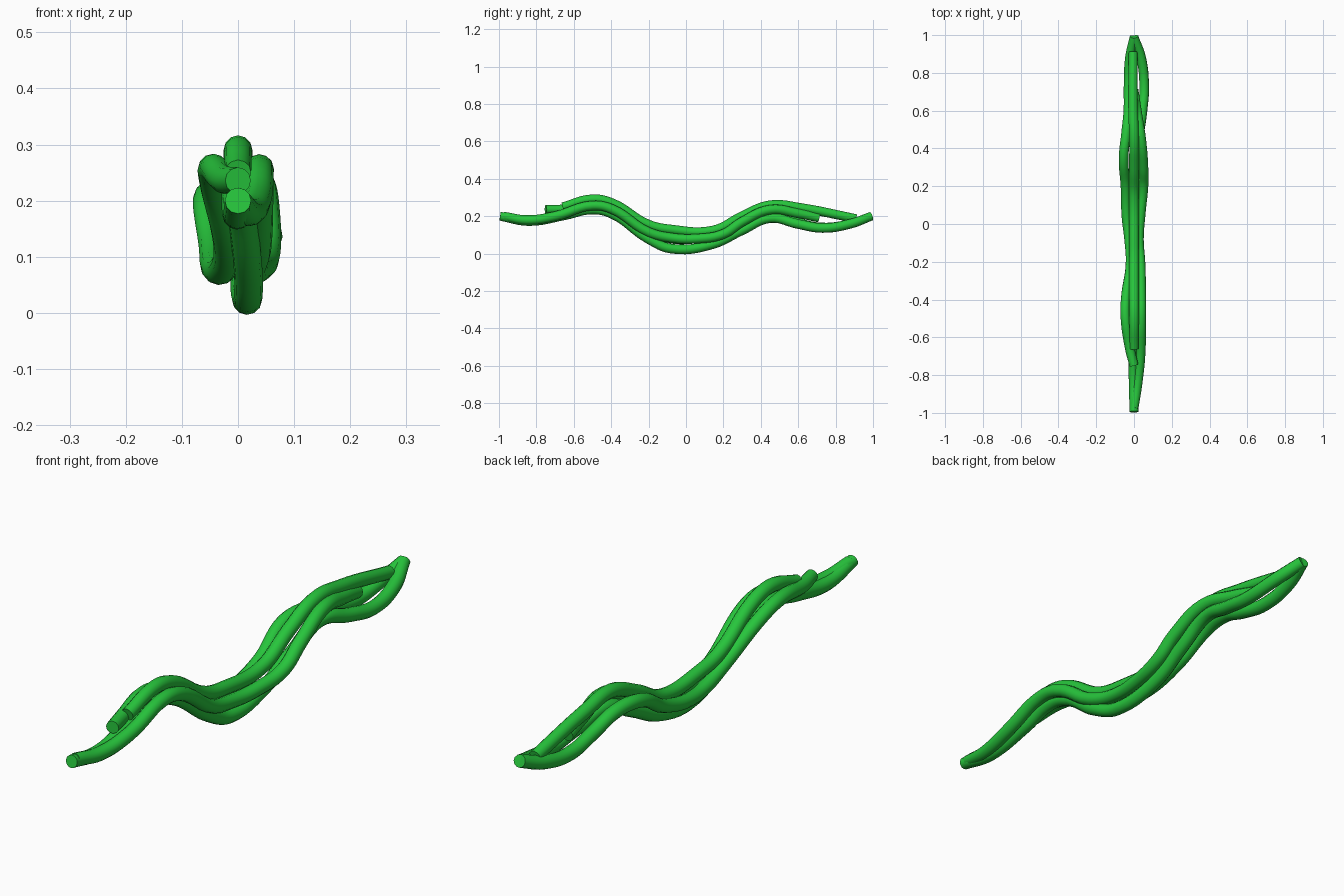
import bpy
import math

cube = bpy.data.objects.get("Cube")
if cube:
    bpy.data.objects.remove(cube, do_unlink=True)

# One leaf green for every strand
green = bpy.data.materials.new("vine_green")
green.use_nodes = True
GREEN = (0.02, 0.56, 0.045, 1)
green.diffuse_color = GREEN
green.node_tree.nodes["Principled BSDF"].inputs["Base Color"].default_value = GREEN


def strand(name, points, radius=0.0255):
    """Smooth capped tube through points, turned into a mesh."""
    curve = bpy.data.curves.new(name, "CURVE")
    curve.dimensions = "3D"
    curve.bevel_depth = radius
    curve.bevel_resolution = 4
    curve.resolution_u = 6
    curve.use_fill_caps = True
    spline = curve.splines.new("BEZIER")
    spline.bezier_points.add(len(points) - 1)
    for bp, co in zip(spline.bezier_points, points):
        bp.co = co
        bp.handle_left_type = bp.handle_right_type = "AUTO"
    # Slightly slimmer tips
    for bp in (spline.bezier_points[0], spline.bezier_points[-1]):
        bp.radius = 0.92
    obj = bpy.data.objects.new(name, curve)
    bpy.context.collection.objects.link(obj)
    bpy.ops.object.select_all(action="DESELECT")
    obj.select_set(True)
    bpy.context.view_layer.objects.active = obj
    bpy.ops.object.convert(target="MESH")
    obj = bpy.context.object
    obj.data.materials.clear()
    obj.data.materials.append(green)
    bpy.ops.object.shade_smooth_by_angle(angle=math.radians(50))


# Upper strand lying along the ridge of the bundle
strand("top_vine", [
    (0, -.66, .25), (0, -.5, .291), (0, -.4, .272), (0, -.2, .155),
    (0, -.08, .129), (0, .15, .125), (0, .3, .2), (0, .45, .259),
    (-.005, .62, .243), (-.005, .91, .187)])

# Strand on the left flank, ending early at the back
strand("left_vine", [
    (0, -.975, .2), (.018, -.85, .18), (.034, -.7, .2), (.038, -.5, .257),
    (.038, -.4, .24), (.034, -.2, .115), (.026, -.08, .085),
    (.036, .06, .08), (.05, .2, .105), (.05, .3, .17), (.038, .45, .235),
    (.015, .6, .215), (0, .71, .191)])

# Lowest strand running the full length
strand("bottom_vine", [
    (0, -.994, .2), (-.002, -.84, .174), (-.004, -.65, .205),
    (0, -.5, .236), (.002, -.4, .215), (.018, -.2, .078),
    (.018, -.08, .027), (.012, .14, .05), (.018, .3, .125),
    (.025, .45, .19), (.045, .6, .158), (.054, .73, .137),
    (.038, .88, .16), (0, .99, .2)])

# Strand on the right flank, starting late at the front
strand("right_vine", [
    (0, -.75, .236), (-.022, -.66, .237), (-.045, -.5, .258),
    (-.044, -.4, .235), (-.018, -.2, .115), (-.026, -.08, .08),
    (-.04, .04, .08), (-.045, .2, .12), (-.055, .35, .2),
    (-.042, .48, .205), (-.03, .6, .165), (-.029, .73, .14),
    (-.022, .88, .16), (0, .99, .2)])
